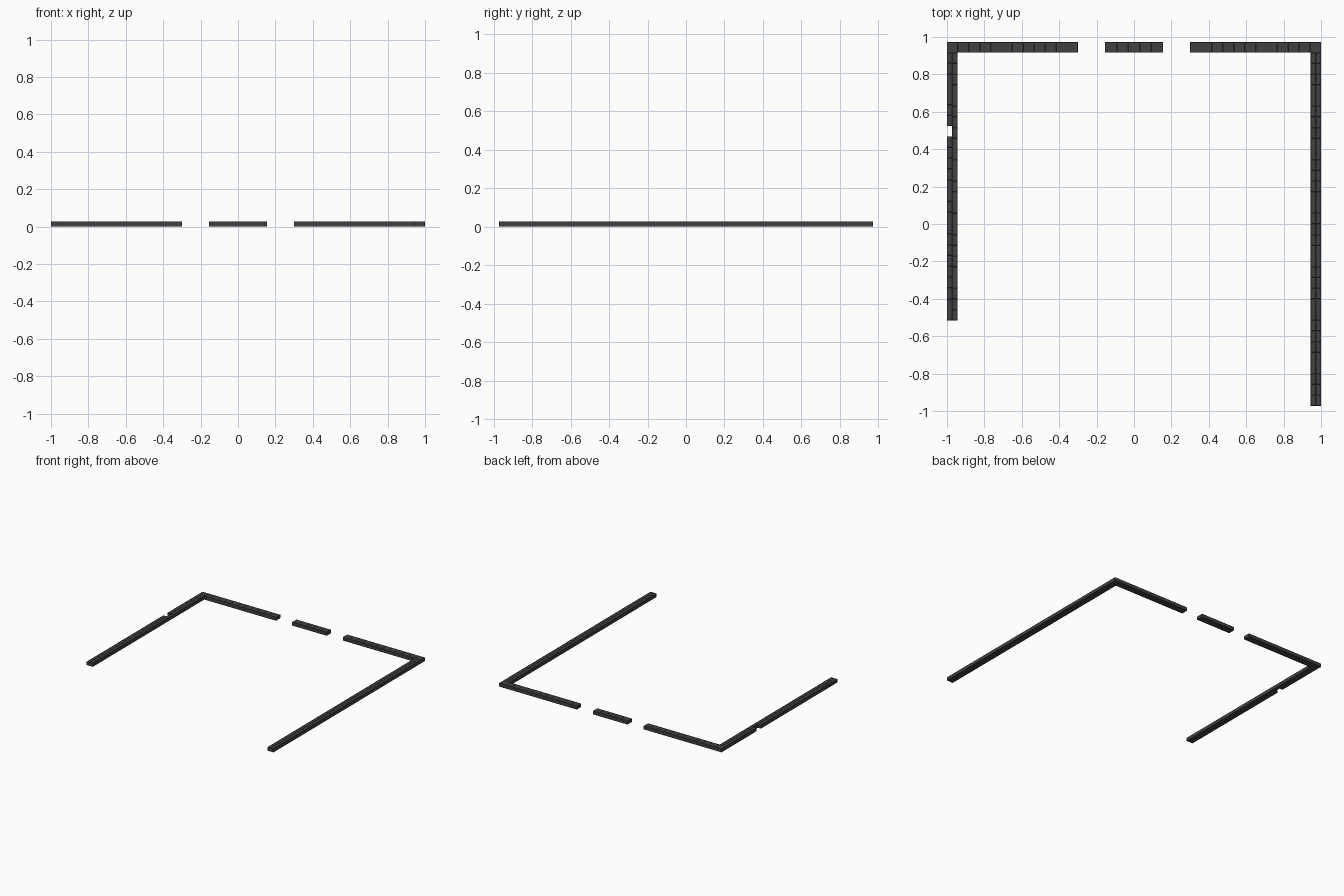
import bpy, bmesh

if "Cube" in bpy.data.objects:
    bpy.data.objects.remove(bpy.data.objects["Cube"])

H, W, B = 0.028, 0.056, 0.972   # brick height, wall width, half depth
GROOVE = 0.002                  # tiny chamfer that draws the brick joints

mat = bpy.data.materials.new("charcoal")
mat.diffuse_color = (0.052, 0.052, 0.055, 1)
mat.use_nodes = True
mat.node_tree.nodes["Principled BSDF"].inputs["Base Color"].default_value = mat.diffuse_color


def brick(bm, x0, x1, y0, y1):
    """One solid brick with slightly chamfered top edges."""
    c = GROOVE / 2
    rings = []
    for z, i in ((0, 0), (H - c, 0), (H, c)):
        rings.append([bm.verts.new(p) for p in (
            (x0 + i, y0 + i, z), (x1 - i, y0 + i, z),
            (x1 - i, y1 - i, z), (x0 + i, y1 - i, z))])
    for a, b in zip(rings, rings[1:]):
        for k in range(4):
            j = (k + 1) % 4
            bm.faces.new((a[k], a[j], b[j], b[k]))
    bm.faces.new(rings[0][::-1])
    bm.faces.new(rings[-1])


def wall(name, x0, x1, y0, y1, nx, ny):
    """A course of nx by ny bricks filling the rectangle."""
    bm = bmesh.new()
    dx, dy = (x1 - x0) / nx, (y1 - y0) / ny
    for i in range(nx):
        for j in range(ny):
            brick(bm, x0 + i * dx, x0 + (i + 1) * dx, y0 + j * dy, y0 + (j + 1) * dy)
    me = bpy.data.meshes.new(name)
    bm.to_mesh(me)
    bm.free()
    me.materials.append(mat)
    bpy.context.collection.objects.link(bpy.data.objects.new(name, me))


# back wall with two openings
wall("back_wall_left", -1, -0.3, B - W, B, 12, 1)
wall("back_wall_middle", -0.155, 0.155, B - W, B, 5, 1)
wall("back_wall_right", 0.3, 1, B - W, B, 12, 1)

# right wall, two bricks wide
wall("right_wall", 1 - W, 1, -B, B - W, 2, 33)

# left wall, shorter, with one outer brick missing
m = -1 + W / 2
wall("left_wall_inner", m, -1 + W, -0.515, B - W, 1, 25)
wall("left_wall_outer_front", -1, m, -0.515, 0.468, 1, 17)
wall("left_wall_outer_back", -1, m, 0.525, B - W, 1, 7)
